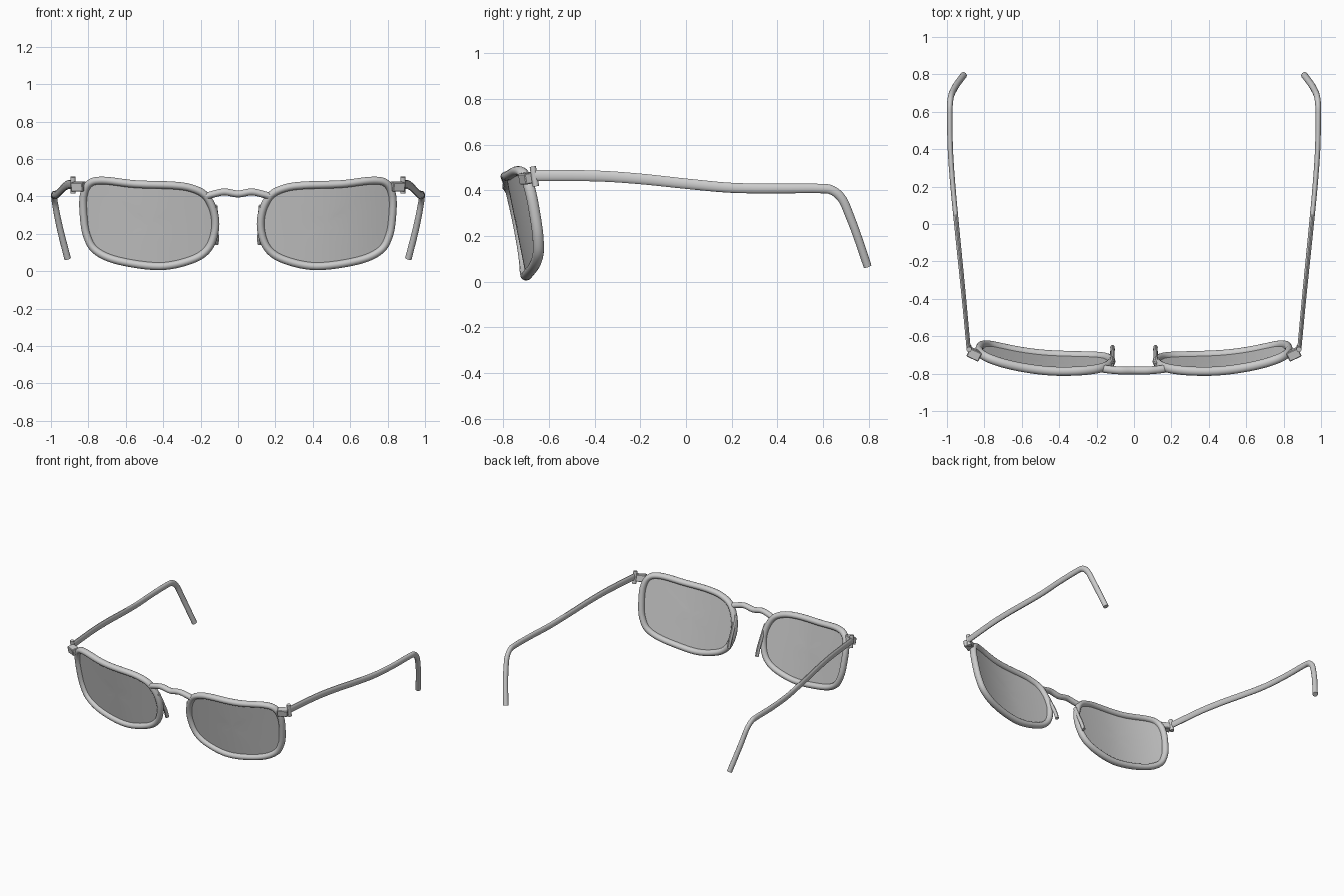
import bpy, bmesh, math
from mathutils import Vector, Matrix

if "Cube" in bpy.data.objects:
    bpy.data.objects.remove(bpy.data.objects["Cube"])

def spline(pts, n, closed=False):
    """Catmull-Rom samples through tuples of any length."""
    P = [Vector(p) for p in pts]
    m = len(P)
    def at(i):
        return P[i % m] if closed else P[max(0, min(m - 1, i))]
    out = []
    for i in range(m if closed else m - 1):
        a, b, c, d = at(i - 1), at(i), at(i + 1), at(i + 2)
        for k in range(n):
            t = k / n
            out.append(0.5 * (2 * b + (c - a) * t + (2 * a - 5 * b + 4 * c - d) * t * t
                              + (3 * b - a - 3 * c + d) * t ** 3))
    if not closed:
        out.append(P[-1])
    return out

def finish(name, bm, mirror=True, smooth=True):
    bmesh.ops.recalc_face_normals(bm, faces=bm.faces[:])
    me = bpy.data.meshes.new(name)
    bm.to_mesh(me)
    bm.free()
    ob = bpy.data.objects.new(name, me)
    bpy.context.collection.objects.link(ob)
    if smooth:
        bpy.ops.object.select_all(action='DESELECT')
        ob.select_set(True)
        bpy.context.view_layer.objects.active = ob
        bpy.ops.object.shade_smooth_by_angle(angle=math.radians(40))
    if mirror:
        md = ob.modifiers.new("mirror", 'MIRROR')
        md.use_mirror_merge = False
    return ob

def sweep(name, path, ref, r_ref, r_other, closed=False, sides=14, mirror=True):
    """Elliptical tube; each radius is a (start, end) pair, r_ref lies along ref."""
    bm = bmesh.new()
    path = [Vector(p) for p in path]
    n, ref, rings = len(path), Vector(ref), []
    for i, p in enumerate(path):
        nxt = path[(i + 1) % n] if closed else path[min(i + 1, n - 1)]
        prv = path[i - 1] if closed else path[max(i - 1, 0)]
        t = (nxt - prv).normalized()
        v = t.cross(ref).normalized()
        u = v.cross(t)
        f = i / (n - 1)
        a = r_ref[0] + (r_ref[1] - r_ref[0]) * f
        b = r_other[0] + (r_other[1] - r_other[0]) * f
        rings.append([bm.verts.new(p + u * a * math.cos(2 * math.pi * s / sides)
                                   + v * b * math.sin(2 * math.pi * s / sides))
                      for s in range(sides)])
    for i in range(n if closed else n - 1):
        A, B = rings[i], rings[(i + 1) % n]
        for s in range(sides):
            k = (s + 1) % sides
            bm.faces.new((A[s], A[k], B[k], B[s]))
    if not closed:
        bm.faces.new(rings[0])
        bm.faces.new(rings[-1])
    return finish(name, bm, mirror)

def face_y(x, z):
    """Tilted, wrapped surface the front lies on."""
    d = x - 0.37
    return -0.788 + (0.45 if d > 0 else 0.2) * d * d - 0.2 * (z - 0.46)

# Rim: closed tube following the lens outline
outline = [(.123, .22), (.13, .32), (.175, .405), (.25, .444), (.35, .459), (.55, .466),
           (.72, .485), (.795, .468), (.826, .40), (.825, .29), (.808, .19), (.76, .11),
           (.64, .056), (.42, .026), (.25, .06), (.16, .12)]
loop = spline(outline, 6, True)
sweep("rim", [(p.x, face_y(p.x, p.y), p.y) for p in loop], (0, 1, 0),
      (.024, .024), (.021, .021), closed=True)

# Lens: concentric rings on the curved surface
bm = bmesh.new()
centre, rings = Vector((.47, .255)), []
for s in (1, .8, .6, .4, .2):
    ring = []
    for p in loop:
        q = centre + (p - centre) * s
        ring.append(bm.verts.new((q.x, face_y(q.x, q.y), q.y)))
    rings.append(ring)
mid = bm.verts.new((centre.x, face_y(*centre), centre.y))
n = len(loop)
for i in range(n):
    k = (i + 1) % n
    for A, B in zip(rings, rings[1:]):
        bm.faces.new((A[i], A[k], B[k], B[i]))
    bm.faces.new((rings[-1][i], rings[-1][k], mid))
finish("lens", bm)

# Bridge: wavy tube between the rims
half = [(.17, -.773, .40), (.125, -.779, .414), (.07, -.783, .424)]
sweep("bridge", spline([(-x, y, z) for x, y, z in half] + [(0, -.783, .413)] + half[::-1], 8),
      (0, 1, 0), (.021, .021), (.019, .019), mirror=False)

# Nose pad arm: thin rod behind the inner rim
sweep("nose_pad", spline([(.122, -.755, .35), (.117, -.715, .27), (.115, -.68, .20),
                          (.115, -.66, .145)], 6), (1, 0, 0), (.012, .012), (.014, .014), sides=10)

# End piece: block joining rim and hinge
bm = bmesh.new()
bmesh.ops.create_cube(bm, size=1, matrix=Matrix.Translation((.853, -.696, .453))
                      @ Matrix.Rotation(math.radians(25), 4, 'Z')
                      @ Matrix.Rotation(math.radians(11), 4, 'X')
                      @ Matrix.Diagonal((.07, .05, .048, 1)))
bmesh.ops.bevel(bm, geom=bm.edges[:], offset=.004, segments=1, affect='EDGES')
finish("end_piece", bm, smooth=False)

# Hinge pin: leaning cylinder
bm = bmesh.new()
bmesh.ops.create_cone(bm, cap_ends=True, segments=14, radius1=.014, radius2=.014, depth=.088,
                      matrix=Matrix.Translation((.882, -.664, .461))
                      @ Matrix.Rotation(math.radians(9), 4, 'X'))
finish("hinge_pin", bm)

# Temple arm: long oval rod with a drooping ear hook
arm = [(.884, -.668, .465), (.909, -.4, .463), (.929, -.2, .45), (.949, 0, .429), (.968, .2, .411),
       (.982, .4, .408), (.985, .58, .408), (.984, .64, .400), (.978, .685, .36),
       (.964, .718, .285), (.945, .75, .20), (.911, .795, .067)]
sweep("temple_arm", spline(arm, 6), (1, 0, 0), (.011, .018), (.025, .018))
